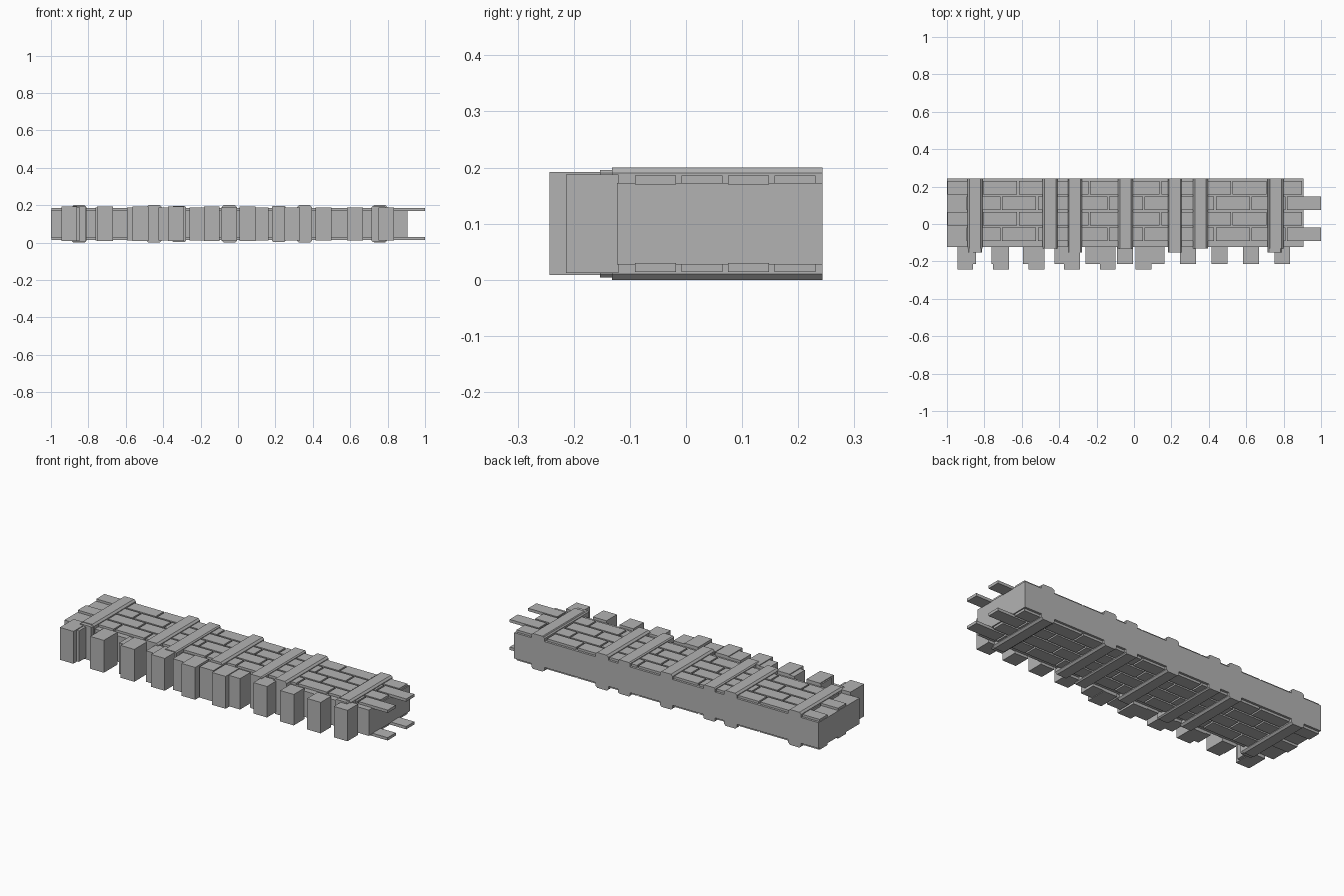
import bpy, bmesh

if "Cube" in bpy.data.objects:
    bpy.data.objects.remove(bpy.data.objects["Cube"])

stone = bpy.data.materials.new("grey stone")
stone.diffuse_color = (0.45, 0.45, 0.45, 1)
stone.use_nodes = True
stone.node_tree.nodes["Principled BSDF"].inputs["Base Color"].default_value = stone.diffuse_color
MID = 0.1  # mid height of the wall


def add_boxes(name, boxes, chamfer=0.0):
    """One object from boxes (x0, x1, y0, y1, z0, z1); optional chamfer of lengthwise y edges."""
    bm = bmesh.new()
    for x0, x1, y0, y1, z0, z1 in boxes:
        vs = bmesh.ops.create_cube(bm, size=1)["verts"]
        for v in vs:
            v.co = (x0 if v.co.x < 0 else x1,
                    y0 if v.co.y < 0 else y1,
                    z0 if v.co.z < 0 else z1)
    if chamfer:
        edges = [e for e in bm.edges
                 if abs(e.verts[0].co.y - e.verts[1].co.y) > 0.1]
        bmesh.ops.bevel(bm, geom=edges, offset=chamfer, segments=1,
                        affect='EDGES', profile=0.5)
    bmesh.ops.recalc_face_normals(bm, faces=bm.faces)
    me = bpy.data.meshes.new(name)
    bm.to_mesh(me)
    bm.free()
    me.materials.append(stone)
    ob = bpy.data.objects.new(name, me)
    bpy.context.collection.objects.link(ob)
    return ob


BACK = 0.243
# solid wall core
add_boxes("wall_core", [(-1, 0.905, -0.123, BACK, 0.027, 0.173)])

# thin bricks in running bond on both broad faces
PITCH = 0.1905
for side, (z0, z1) in {"top": (0.17, 0.186), "bottom": (0.014, 0.03)}.items():
    bricks = []
    for row in range(4):
        y = -0.0905 + row * 0.0828
        start = -0.8955 if row % 2 == 0 else -0.997
        for i in range(10):
            x = start + i * PITCH
            bricks.append((x, x + 0.181, y, y + 0.0725, z0, z1))
    add_boxes(side + "_bricks", bricks)

# straps wrapped around the wall, chamfered along their length
add_boxes("wide_straps",
          [(c - 0.04, c + 0.04, -0.132, BACK, 0.0, 0.2)
           for c in (-0.85 + 0.402 * i for i in range(5))], 0.01)
add_boxes("deep_straps",
          [(c - 0.037, c + 0.037, -0.153, BACK, 0.004, 0.196)
           for c in (-0.85 + 0.534 * i for i in range(4))], 0.006)

# battlement blocks along the front edge
add_boxes("tall_merlons",
          [(x, x + 0.085, -BACK, -0.12, 0.009, 0.192)
           for x in (-0.945 + 0.1905 * i for i in range(6))])
add_boxes("short_merlons",
          [(x, x + 0.085, -0.214, -0.12, 0.0125, 0.1875)
           for x in (-0.93 + 0.168 * i for i in range(11))])
